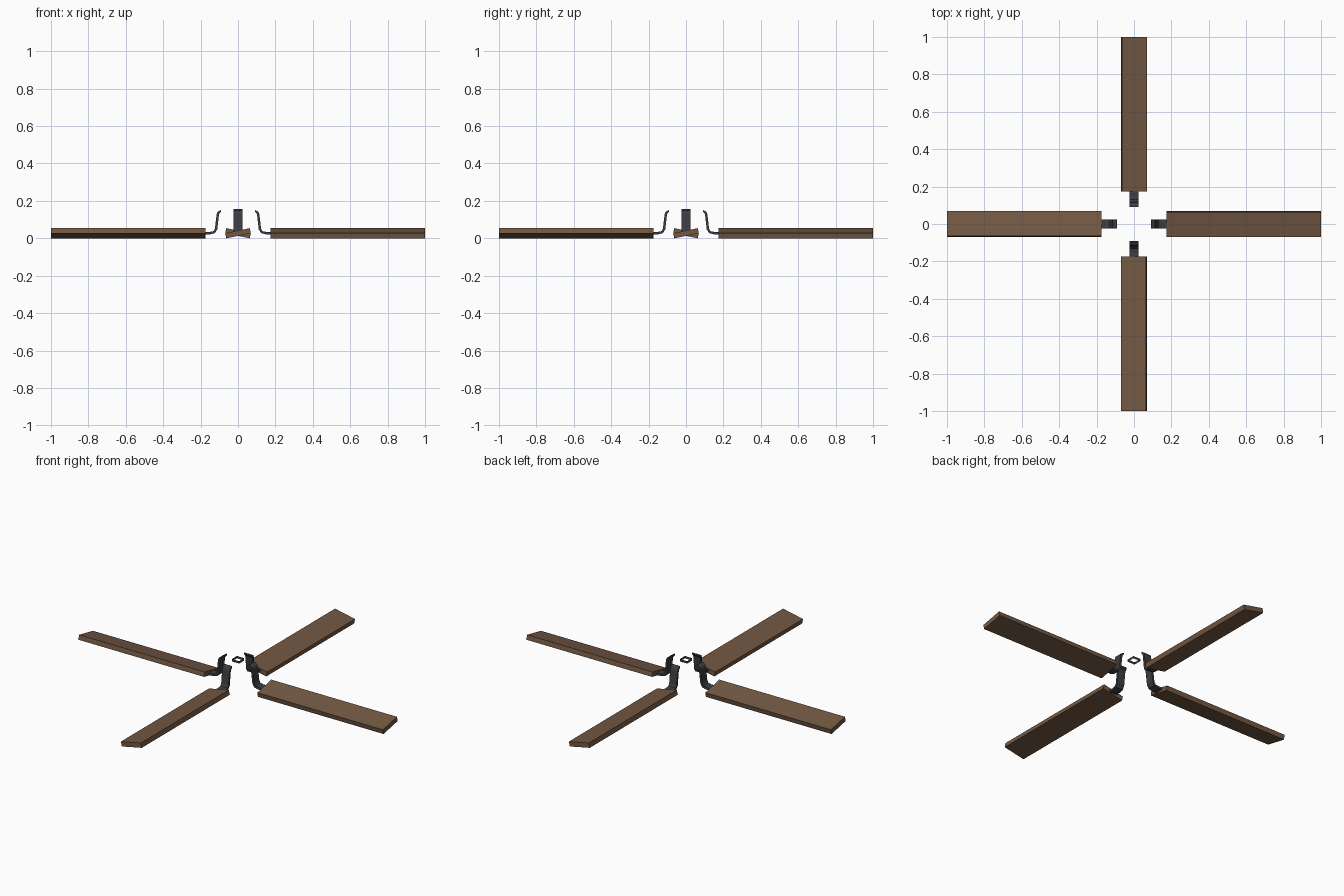
import bpy, bmesh, math
from mathutils import Matrix, Vector

if "Cube" in bpy.data.objects:
    bpy.data.objects.remove(bpy.data.objects["Cube"])


def material(name, rgb):
    m = bpy.data.materials.new(name)
    m.diffuse_color = (*rgb, 1)
    m.use_nodes = True
    m.node_tree.nodes["Principled BSDF"].inputs["Base Color"].default_value = m.diffuse_color
    return m


wood = material("brown wood", (0.17, 0.098, 0.056))
metal = material("dark metal", (0.045, 0.047, 0.052))


def add_object(name, bm, mat, angle=0.0):
    me = bpy.data.meshes.new(name)
    bm.to_mesh(me)
    bm.free()
    me.materials.append(mat)
    ob = bpy.data.objects.new(name, me)
    ob.rotation_euler.z = angle
    bpy.context.collection.objects.link(ob)


# Blade: a box pitched about its length
def blade(name, angle):
    bm = bmesh.new()
    bmesh.ops.create_cube(bm, size=1.0)
    bm.transform(Matrix.Translation((0.5875, 0, 0.027))
                 @ Matrix.Rotation(math.radians(11.5), 4, 'X')
                 @ Matrix.Diagonal((0.825, 0.134, 0.028, 1)))
    add_object(name, bm, wood, angle)


# Bracket: a bent flat bar, centre line in radius and height
PATH = [(0.20, 0.028), (0.148, 0.028), (0.127, 0.033), (0.117, 0.05),
        (0.108, 0.128), (0.104, 0.137), (0.088, 0.147)]


def bracket(name, angle, half_width=0.024, thick=0.013):
    pts = [Vector(p) for p in PATH]
    upper, lower = [], []
    for i, p in enumerate(pts):
        a = (p - pts[max(i - 1, 0)]).normalized()
        b = (pts[min(i + 1, len(pts) - 1)] - p).normalized()
        d = (a + b).normalized()
        n = Vector((-d.y, d.x)) * thick / 2
        upper.append(p + n)
        lower.append(p - n)
    upper[-1].x = lower[-1].x = 0.09  # vertical cut at the tip
    bm = bmesh.new()
    rings = []
    for u, l in zip(upper, lower):
        rings.append([bm.verts.new((q.x, s * half_width, q.y))
                      for q, s in ((u, -1), (u, 1), (l, 1), (l, -1))])
    for r0, r1 in zip(rings, rings[1:]):
        for k in range(4):
            j = (k + 1) % 4
            bm.faces.new((r0[k], r0[j], r1[j], r1[k]))
    bm.faces.new(rings[0])
    bm.faces.new(rings[-1])
    bmesh.ops.recalc_face_normals(bm, faces=bm.faces)
    add_object(name, bm, metal, angle)


for i in range(4):
    blade(f"blade_{i + 1}", i * math.pi / 2)
    bracket(f"bracket_{i + 1}", i * math.pi / 2)

# Small open square sleeve at the centre
bm = bmesh.new()
bmesh.ops.create_cube(bm, size=1.0)
caps = [f for f in bm.faces if abs(f.normal.z) > 0.5]
bmesh.ops.delete(bm, geom=caps, context='FACES_ONLY')
bm.transform(Matrix.Translation((0, 0, 0.149)) @ Matrix.Diagonal((0.048, 0.048, 0.014, 1)))
add_object("centre_sleeve", bm, metal)
